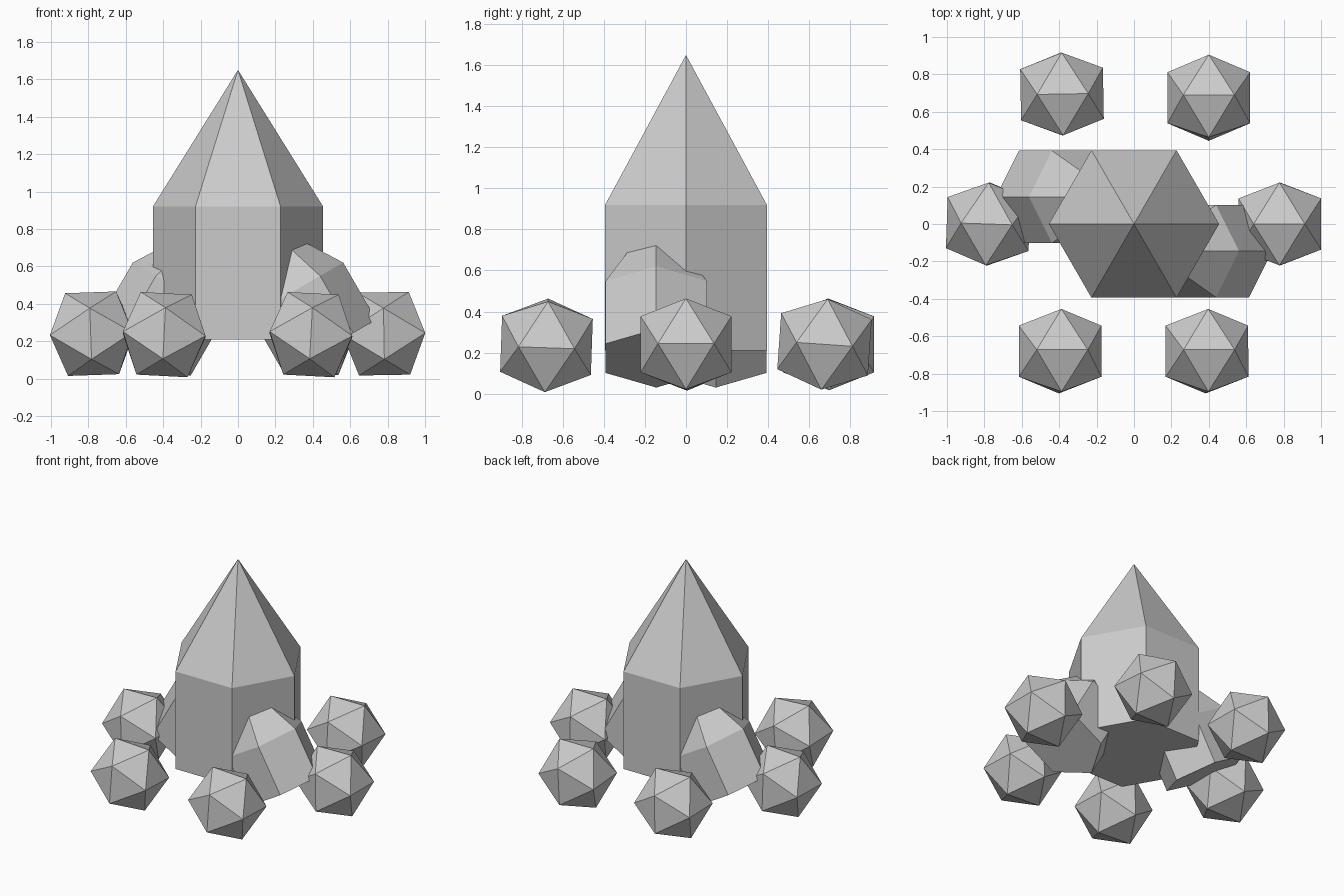
import bpy, bmesh
from math import radians, cos, sin, tau, sqrt
from mathutils import Vector

old = bpy.data.objects.get("Cube")
if old:
    bpy.data.objects.remove(old, do_unlink=True)

# One stone colour for everything
stone = bpy.data.materials.new("stone_grey")
stone.use_nodes = True
GREY = (0.6, 0.6, 0.6, 1)
stone.diffuse_color = GREY
stone.node_tree.nodes["Principled BSDF"].inputs["Base Color"].default_value = GREY


def add_object(name, bm, location, degrees=(0, 0, 0)):
    bmesh.ops.recalc_face_normals(bm, faces=bm.faces)
    mesh = bpy.data.meshes.new(name)
    bm.to_mesh(mesh)
    bm.free()
    mesh.materials.append(stone)
    obj = bpy.data.objects.new(name, mesh)
    obj.location = location
    obj.rotation_euler = [radians(d) for d in degrees]
    bpy.context.collection.objects.link(obj)
    return obj


def crystal(name, radius, shaft, point, location, degrees=(0, 0, 0)):
    """Six-sided shaft with a pointed tip; origin at the centre of the base."""
    bm = bmesh.new()
    rings = [[bm.verts.new((radius * cos(tau * i / 6), radius * sin(tau * i / 6), z))
              for i in range(6)] for z in (0, shaft)]
    tip = bm.verts.new((0, 0, shaft + point))
    low, high = rings
    bm.faces.new(low[::-1])
    for i in range(6):
        j = (i + 1) % 6
        bm.faces.new((low[i], low[j], high[j], high[i]))
        bm.faces.new((high[i], high[j], tip))
    return add_object(name, bm, location, degrees)


def rock(name, radius, location, degrees):
    """Twenty-sided rock resting on an edge that runs along x."""
    bm = bmesh.new()
    phi = (1 + sqrt(5)) / 2
    for a in (-1, 1):
        for b in (-phi, phi):
            for co in ((a, 0, b), (b, a, 0), (0, b, a)):
                bm.verts.new(Vector(co).normalized() * radius)
    bmesh.ops.convex_hull(bm, input=bm.verts)
    return add_object(name, bm, location, degrees)


# Tall central crystal
crystal("main_crystal", 0.455, 0.71, 0.73, (0, 0, 0.21))

# Two small crystals leaning in against the main one
for side, sign, turn in (("left", 1, 0), ("right", -1, 180)):
    crystal(side + "_leaning_crystal", 0.285, 0.353, 0.456,
            (sign * 0.492, sign * -0.145, 0.172), (0, -30, turn))

# Ring of six loose rocks, each slightly tilted
rocks = {
    "front_left_rock": ((0.39, -0.68, 0.235), (-2, 3, 0)),
    "front_right_rock": ((-0.395, -0.68, 0.235), (-2, 3, 0)),
    "left_rock": ((0.78, 0, 0.24), (0, -1, 0)),
    "right_rock": ((-0.78, 0, 0.24), (0, -2, -2)),
    "back_left_rock": ((0.4, 0.675, 0.24), (-4, 0, 0)),
    "back_right_rock": ((-0.385, 0.695, 0.24), (0, 1, 1)),
}
for name, (place, tilt) in rocks.items():
    rock(name, 0.26, place, tilt)
